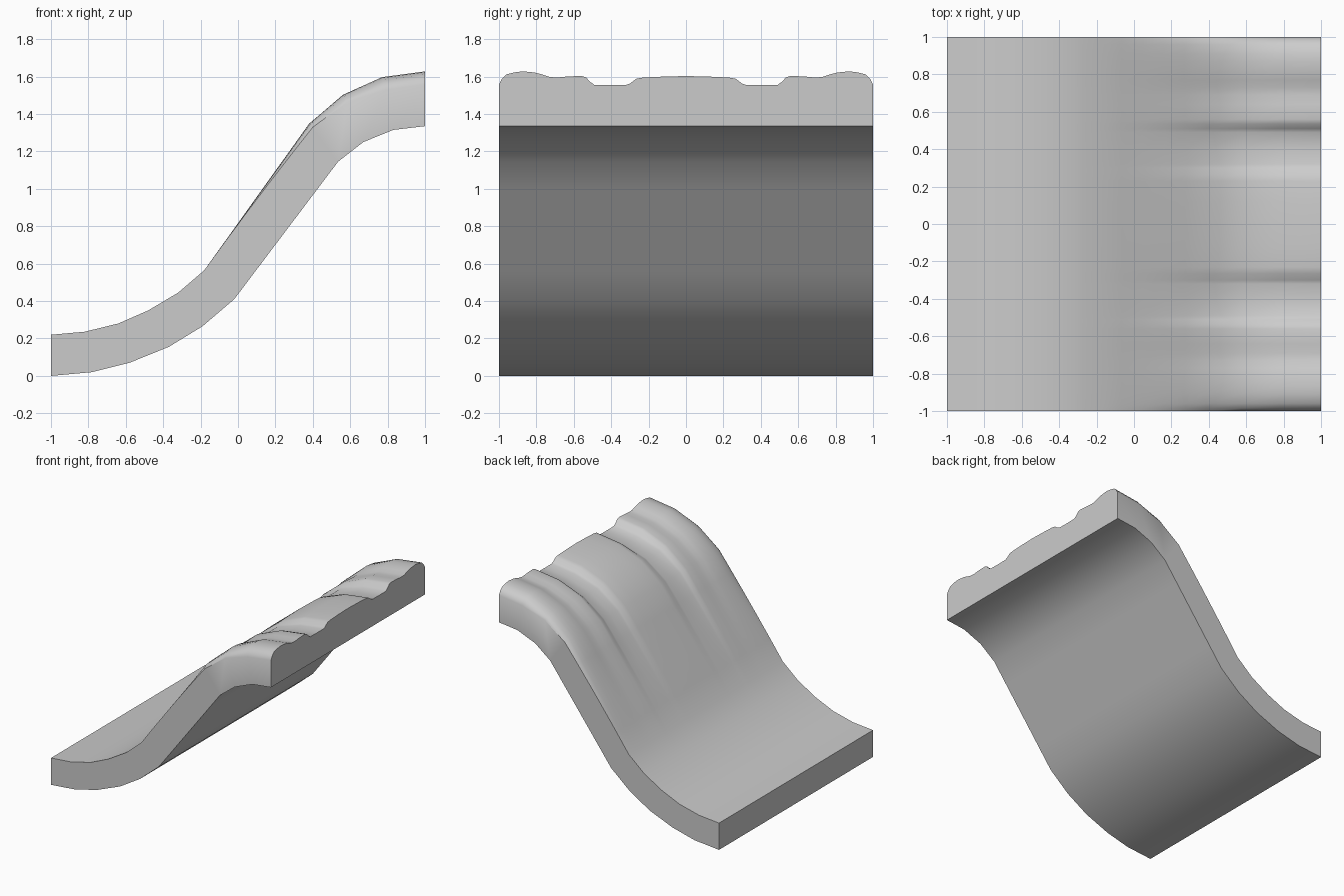
import bpy
import bmesh
from mathutils import Vector

if "Cube" in bpy.data.objects:
    bpy.data.objects.remove(bpy.data.objects["Cube"])

# Side outlines of the slab (x, z): upper crest line and underside
TOP = [(-1, .22), (-.82, .236), (-.64, .28), (-.48, .35), (-.32, .445), (-.18, .565),
       (.38, 1.348), (.56, 1.502), (.77, 1.597), (1, 1.628)]
UNDER = [(-1, 0), (-.78, .02), (-.58, .07), (-.37, .155), (-.19, .265), (-.02, .41),
         (.535, 1.145), (.67, 1.25), (.83, 1.315), (1, 1.335)]
# Ridges and grooves across the upper end: (y, height at x = 1)
RELIEF = [(-1, 1.558), (-.985, 1.587), (-.96, 1.612), (-.91, 1.624), (-.87, 1.628),
          (-.81, 1.622), (-.77, 1.612), (-.73, 1.598), (-.69, 1.595), (-.64, 1.6),
          (-.56, 1.604), (-.535, 1.596), (-.51, 1.57), (-.49, 1.556), (-.4, 1.555),
          (-.32, 1.556), (-.3, 1.563), (-.265, 1.589), (-.23, 1.595), (-.12, 1.6),
          (0, 1.603), (.12, 1.6), (.23, 1.595), (.265, 1.589), (.3, 1.563),
          (.32, 1.556), (.4, 1.555), (.49, 1.556), (.51, 1.57), (.535, 1.596),
          (.56, 1.604), (.64, 1.6), (.69, 1.595), (.73, 1.598), (.77, 1.612),
          (.81, 1.622), (.87, 1.628), (.91, 1.624), (.96, 1.612), (.985, 1.587), (1, 1.558)]
CREST = 1.628


def refine(points):
    """Add extra stations on the long straight slope so the relief can fade."""
    pts = [Vector(p) for p in points]
    a, b = pts[5], pts[6]
    return pts[:6] + [a.lerp(b, k / 5) for k in range(1, 5)] + pts[6:]


def fade(x):
    """Relief strength: none on the lower ramp, full near the top."""
    return min(1.0, max(0.0, (x + .18) / .95)) ** 1.8


top, under = refine(TOP), refine(UNDER)
n, m = len(top), len(RELIEF)
bm = bmesh.new()
upper, lower = [], []
for i in range(n):
    # Relief is pressed in along the normal of the crest line
    tangent = (top[min(i + 1, n - 1)] - top[max(i - 1, 0)]).normalized()
    normal = Vector((0, 1)) if i in (0, n - 1) else Vector((-tangent.y, tangent.x))
    row_u, row_l = [], []
    for y, z in RELIEF:
        p = top[i] - normal * (CREST - z) * fade(top[i].x)
        row_u.append(bm.verts.new((p.x, y, p.y)))
        row_l.append(bm.verts.new((under[i].x, y, under[i].y)))
    upper.append(row_u)
    lower.append(row_l)

# Upper and under skins
for i in range(n - 1):
    for j in range(m - 1):
        bm.faces.new((upper[i][j], upper[i + 1][j], upper[i + 1][j + 1], upper[i][j + 1]))
        bm.faces.new((lower[i][j], lower[i][j + 1], lower[i + 1][j + 1], lower[i + 1][j]))
    # Side walls
    for j in (0, m - 1):
        bm.faces.new((lower[i][j], lower[i + 1][j], upper[i + 1][j], upper[i][j]))
# End walls
for i in (0, n - 1):
    for j in range(m - 1):
        bm.faces.new((lower[i][j], lower[i][j + 1], upper[i][j + 1], upper[i][j]))
bmesh.ops.recalc_face_normals(bm, faces=bm.faces[:])

mesh = bpy.data.meshes.new("curved_slab")
bm.to_mesh(mesh)
bm.free()
slab = bpy.data.objects.new("curved_slab", mesh)
bpy.context.collection.objects.link(slab)

grey = bpy.data.materials.new("light_grey")
grey.diffuse_color = (.6, .6, .6, 1)
grey.use_nodes = True
grey.node_tree.nodes["Principled BSDF"].inputs["Base Color"].default_value = grey.diffuse_color
mesh.materials.append(grey)

bpy.context.view_layer.objects.active = slab
slab.select_set(True)
bpy.ops.object.shade_smooth_by_angle(angle=.7)
